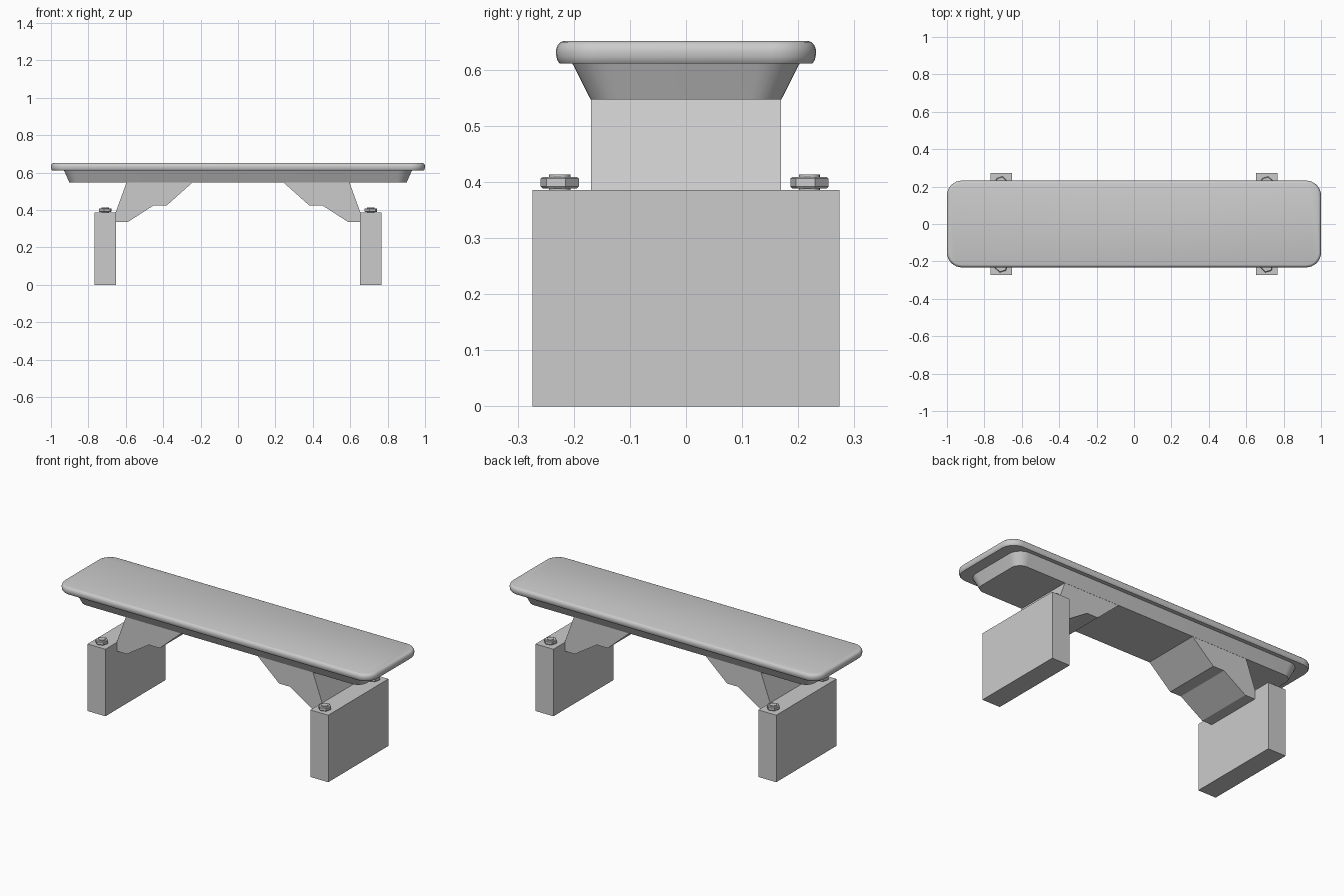
import bpy, bmesh, math

cube = bpy.data.objects.get("Cube")
if cube:
    bpy.data.objects.remove(cube, do_unlink=True)

grey = bpy.data.materials.new("plain grey")
grey.use_nodes = True
COLOUR = (0.6, 0.6, 0.6, 1)
grey.diffuse_color = COLOUR
grey.node_tree.nodes["Principled BSDF"].inputs["Base Color"].default_value = COLOUR


def loft(name, rings, smooth=False):
    """Skin a stack of matching closed rings and cap both ends."""
    bm = bmesh.new()
    loops = [[bm.verts.new(p) for p in ring] for ring in rings]
    n = len(loops[0])
    for a, b in zip(loops, loops[1:]):
        for i in range(n):
            j = (i + 1) % n
            bm.faces.new((a[i], a[j], b[j], b[i]))
    bm.faces.new(loops[0][::-1])
    bm.faces.new(loops[-1])
    bmesh.ops.recalc_face_normals(bm, faces=bm.faces)
    mesh = bpy.data.meshes.new(name)
    bm.to_mesh(mesh)
    bm.free()
    mesh.materials.append(grey)
    obj = bpy.data.objects.new(name, mesh)
    bpy.context.collection.objects.link(obj)
    if smooth:
        bpy.ops.object.select_all(action="DESELECT")
        obj.select_set(True)
        bpy.context.view_layer.objects.active = obj
        bpy.ops.object.shade_smooth_by_angle(angle=math.radians(35))
    return obj


def rounded_rect(hx, hy, r, z, steps=8):
    ring = []
    for q, (sx, sy) in enumerate([(1, 1), (-1, 1), (-1, -1), (1, -1)]):
        for k in range(steps + 1):
            a = (q + k / steps) * math.pi / 2
            ring.append((sx * (hx - r) + r * math.cos(a),
                         sy * (hy - r) + r * math.sin(a), z))
    return ring


def polygon(cx, cy, r, z, sides, turn=0):
    angles = [turn + 2 * math.pi * i / sides for i in range(sides)]
    return [(cx + r * math.cos(a), cy + r * math.sin(a), z) for a in angles]


# Seat board with a softly bulging edge
edge = [(0.007, 0.611), (0.003, 0.616), (0.001, 0.623), (0, 0.632),
        (0.001, 0.638), (0.004, 0.645), (0.008, 0.649), (0.014, 0.651)]
loft("seat_board", [rounded_rect(1 - d, 0.232 - d, 0.08 - d, z) for d, z in edge], True)

# Tapered apron under the board
loft("seat_apron", [rounded_rect(0.902, 0.17, 0.055, 0.547),
                    rounded_rect(0.93, 0.203, 0.075, 0.612)], True)

# Stepped bracket profile, measured along the bench
bracket = [(0.595, 0.55), (0.655, 0.385), (0.655, 0.335), (0.59, 0.335),
           (0.45, 0.425), (0.38, 0.425), (0.24, 0.55)]
for side, s in (("left", 1), ("right", -1)):
    loft(side + "_bracket", [[(s * x, y, z) for x, z in bracket] for y in (-0.169, 0.169)])

    # Leg slab
    loft(side + "_leg", [[(s * x, y, z) for x, y in
                          ((0.653, -0.274), (0.767, -0.274), (0.767, 0.274), (0.653, 0.274))]
                         for z in (0, 0.386)])

    # Hex nuts on studs
    for end, y in (("front", -0.225), ("back", 0.22)):
        nut = [(0.031, 0.388), (0.035, 0.392), (0.035, 0.406), (0.031, 0.409)]
        loft(f"{side}_{end}_nut",
             [polygon(s * 0.71, y, r, z, 6, 0.3) for r, z in nut])
        loft(f"{side}_{end}_stud",
             [polygon(s * 0.71, y, 0.019, z, 16) for z in (0.38, 0.413)], True)
